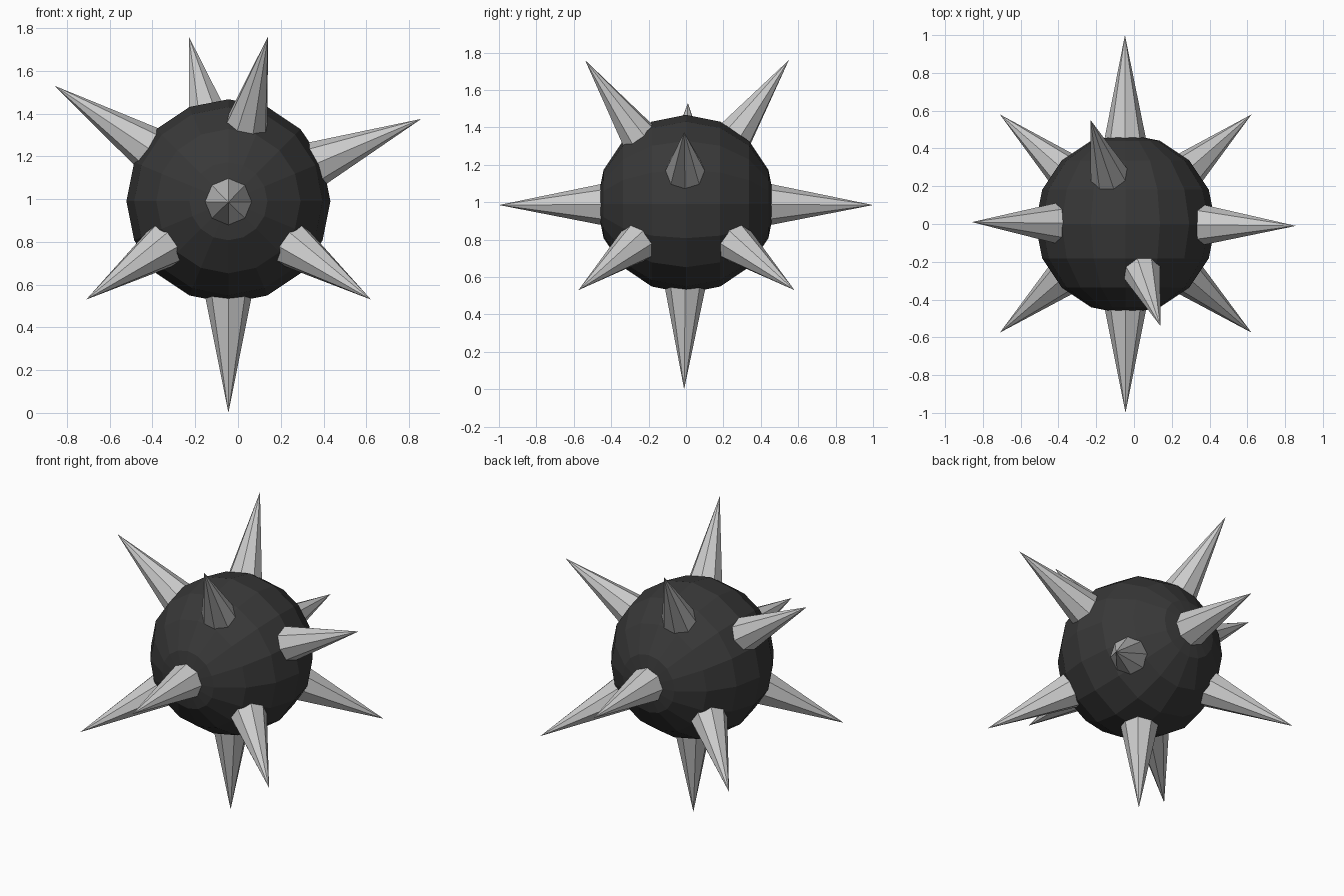
import bpy, bmesh
from math import pi
from mathutils import Vector, Matrix

if "Cube" in bpy.data.objects:
    bpy.data.objects.remove(bpy.data.objects["Cube"])

CENTER = Vector((-0.045, 0.0, 0.99))
R = 0.477


def add_object(name, bm):
    me = bpy.data.meshes.new(name)
    bm.to_mesh(me)
    bm.free()
    ob = bpy.data.objects.new(name, me)
    bpy.context.collection.objects.link(ob)
    return ob


# Dark faceted ball, poles along y
bm = bmesh.new()
bmesh.ops.create_uvsphere(bm, u_segments=16, v_segments=8, radius=R,
                          matrix=Matrix.Rotation(pi / 2, 4, 'X'))
ball = add_object("ball", bm)
ball.location = CENTER
dark = bpy.data.materials.new("dark_metal")
dark.diffuse_color = (0.04, 0.04, 0.04, 1)
dark.use_nodes = True
dark.node_tree.nodes["Principled BSDF"].inputs["Base Color"].default_value = dark.diffuse_color
ball.data.materials.append(dark)


# Eight-sided spike from inside the ball out to its tip
def spike(name, tip):
    axis = Vector(tip) - CENTER
    start = 0.42
    length = axis.length - start
    bm = bmesh.new()
    bmesh.ops.create_cone(bm, cap_ends=True, segments=8,
                          radius1=0.2 * length, radius2=0.0, depth=length,
                          matrix=Matrix.Translation((0, 0, start + length / 2)))
    bmesh.ops.remove_doubles(bm, verts=bm.verts, dist=1e-5)
    ob = add_object(name, bm)
    ob.location = CENTER
    ob.rotation_mode = 'QUATERNION'
    ob.rotation_quaternion = axis.to_track_quat('Z', 'Y')


# Spikes along the axes and upper spikes
spike("bottom_spike", (-0.045, -0.01, 0.0))
spike("front_spike", (-0.045, -1.0, 0.985))
spike("back_spike", (-0.048, 1.0, 0.985))
spike("left_spike", (-0.858, 0.01, 1.53))
spike("right_spike", (0.857, -0.01, 1.375))
spike("upper_front_spike", (0.14, -0.54, 1.76))
spike("upper_back_spike", (-0.23, 0.55, 1.76))

# Four lower corner spikes
for side, x in (("left", -0.71), ("right", 0.622)):
    for end, y in (("front", -0.575), ("back", 0.58)):
        spike(f"lower_{end}_{side}_spike", (x, y, 0.53))
